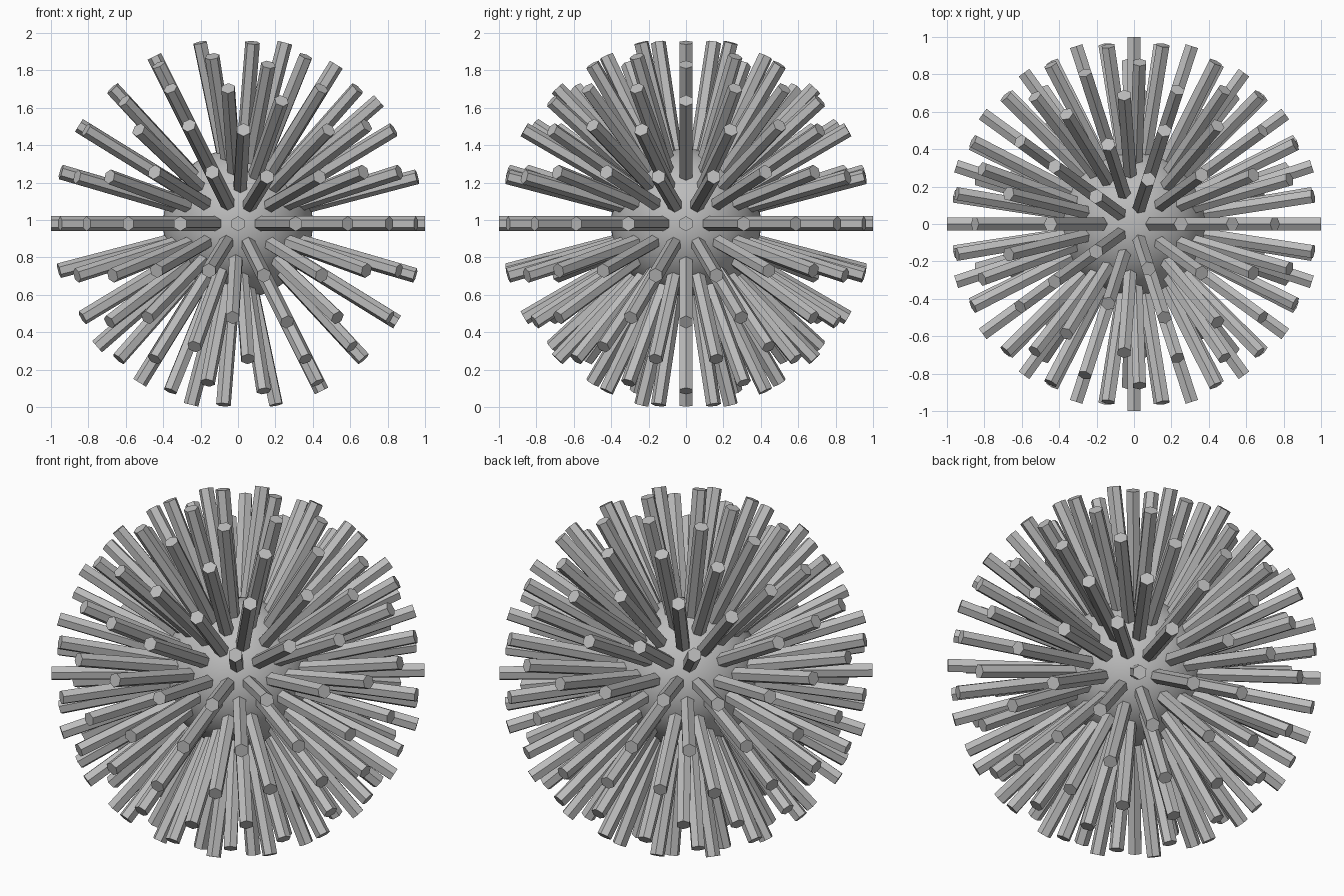
import bpy, bmesh, math
from mathutils import Vector

if "Cube" in bpy.data.objects:
    bpy.data.objects.remove(bpy.data.objects["Cube"])

CENTRE = Vector((0, 0, 0.98))
CORE_RADIUS = 0.40
ROD_RADIUS = 0.04
ROD_INNER, ROD_OUTER = 0.25, 1.0

grey = bpy.data.materials.new("plain grey")
grey.diffuse_color = (0.5, 0.5, 0.5, 1)
grey.use_nodes = True
grey.node_tree.nodes["Principled BSDF"].inputs["Base Color"].default_value = grey.diffuse_color


def add_object(name, bm):
    bmesh.ops.recalc_face_normals(bm, faces=bm.faces[:])
    mesh = bpy.data.meshes.new(name)
    bm.to_mesh(mesh)
    bm.free()
    mesh.materials.append(grey)
    obj = bpy.data.objects.new(name, mesh)
    obj.location = CENTRE
    bpy.context.collection.objects.link(obj)
    return obj


def add_rod(bm, direction):
    # Six-sided rod pointing outwards, with one corner turned upwards
    side = Vector((0, 0, 1)).cross(direction).normalized()
    up = direction.cross(side)
    rings = []
    for dist in (ROD_INNER, ROD_OUTER):
        ring = []
        for i in range(6):
            a = math.radians(60 * i)
            offset = (up * math.cos(a) + side * math.sin(a)) * ROD_RADIUS
            ring.append(bm.verts.new(direction * dist + offset))
        rings.append(ring)
    inner, outer = rings
    for i in range(6):
        j = (i + 1) % 6
        bm.faces.new((inner[i], inner[j], outer[j], outer[i]))
    bm.faces.new(outer)
    bm.faces.new(inner[::-1])


# Smooth round core
core = bmesh.new()
bmesh.ops.create_icosphere(core, subdivisions=5, radius=CORE_RADIUS)
for face in core.faces:
    face.smooth = True
add_object("core", core)

# Rods on every six-way point of a geodesic grid; the twelve five-way points stay bare
grid = bmesh.new()
bmesh.ops.create_icosphere(grid, subdivisions=3, radius=1)
rods = bmesh.new()
for vert in grid.verts:
    if len(vert.link_edges) == 6:
        add_rod(rods, vert.co.normalized())
grid.free()
add_object("radial_rods", rods)
